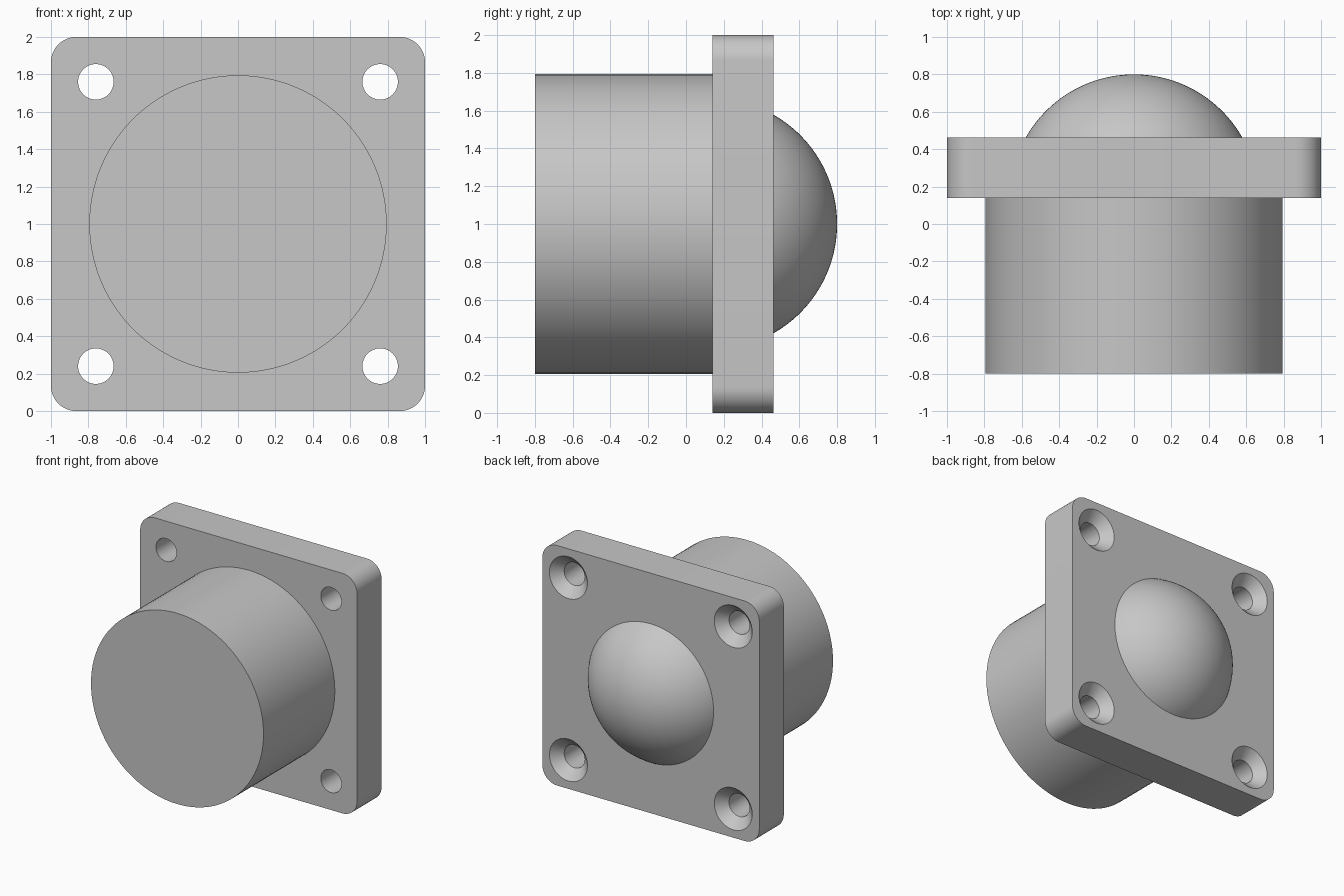
import bpy, bmesh, math
from mathutils import Matrix, Vector

if "Cube" in bpy.data.objects:
    bpy.data.objects.remove(bpy.data.objects["Cube"])

grey = bpy.data.materials.new("light grey")
grey.use_nodes = True
colour = (0.57, 0.57, 0.57, 1)
grey.diffuse_color = colour
grey.node_tree.nodes["Principled BSDF"].inputs["Base Color"].default_value = colour

MID = 1.0                      # height of the main axis
FRONT, BACK = 0.14, 0.463      # faces of the flange


def finish(name, bm):
    bmesh.ops.remove_doubles(bm, verts=bm.verts, dist=1e-5)
    bmesh.ops.recalc_face_normals(bm, faces=bm.faces)
    mesh = bpy.data.meshes.new(name)
    bm.to_mesh(mesh)
    bm.free()
    mesh.materials.append(grey)
    obj = bpy.data.objects.new(name, mesh)
    bpy.context.collection.objects.link(obj)
    return obj


def activate(obj):
    bpy.ops.object.select_all(action='DESELECT')
    obj.select_set(True)
    bpy.context.view_layer.objects.active = obj


def smooth(obj):
    activate(obj)
    bpy.ops.object.shade_smooth_by_angle(angle=math.radians(30))


def lathe(bm, profile, x=0, z=MID, steps=96):
    """Closed turning about the y direction; profile holds (radius, y)."""
    rings = []
    for r, y in profile:
        rings.append([bm.verts.new((x + r * math.cos(a), y, z + r * math.sin(a)))
                      for a in (math.tau * i / steps for i in range(steps))])
    for low, high in zip(rings, rings[1:]):
        for i in range(steps):
            j = (i + 1) % steps
            bm.faces.new((low[i], low[j], high[j], high[i]))
    bm.faces.new(rings[0])
    bm.faces.new(rings[-1])


# Square flange with rounded upright edges
bm = bmesh.new()
bmesh.ops.create_cube(bm, size=1, matrix=Matrix.Translation((0, (FRONT + BACK) / 2, MID))
                      @ Matrix.Diagonal((2, BACK - FRONT, 2, 1)))
corners = [e for e in bm.edges
           if abs((e.verts[0].co - e.verts[1].co).normalized().y) > 0.9]
bmesh.ops.bevel(bm, geom=corners, offset=0.135, segments=12, profile=0.5,
                affect='EDGES')
flange = finish("flange", bm)

# Four countersunk screw holes, opening wide at the back
bm = bmesh.new()
for sx in (-1, 1):
    for sz in (-1, 1):
        lathe(bm, [(0.095, FRONT - 0.1), (0.095, BACK - 0.08), (0.175, BACK),
                   (0.175, BACK + 0.1)], 0.76 * sx, MID + 0.76 * sz, 48)
cutter = finish("hole_cutter", bm)
cutter.hide_render = True
cut = flange.modifiers.new("screw holes", 'BOOLEAN')
cut.operation = 'DIFFERENCE'
cut.solver = 'EXACT'
cut.object = cutter
activate(flange)
bpy.ops.object.modifier_apply(modifier=cut.name)
bpy.data.objects.remove(cutter)
smooth(flange)

# Round housing in front of the flange
bm = bmesh.new()
lathe(bm, [(0.795, -0.8), (0.795, FRONT)])
smooth(finish("housing", bm))

# Ball showing as a dome behind the flange
bm = bmesh.new()
radius, centre = 0.665, 0.135
start = math.asin((BACK - 0.02 - centre) / radius)
angles = [start + (math.pi / 2 - start) * i / 24 for i in range(24)]
lathe(bm, [(radius * math.cos(a), centre + radius * math.sin(a)) for a in angles]
      + [(0.002, centre + radius)])
smooth(finish("ball", bm))
